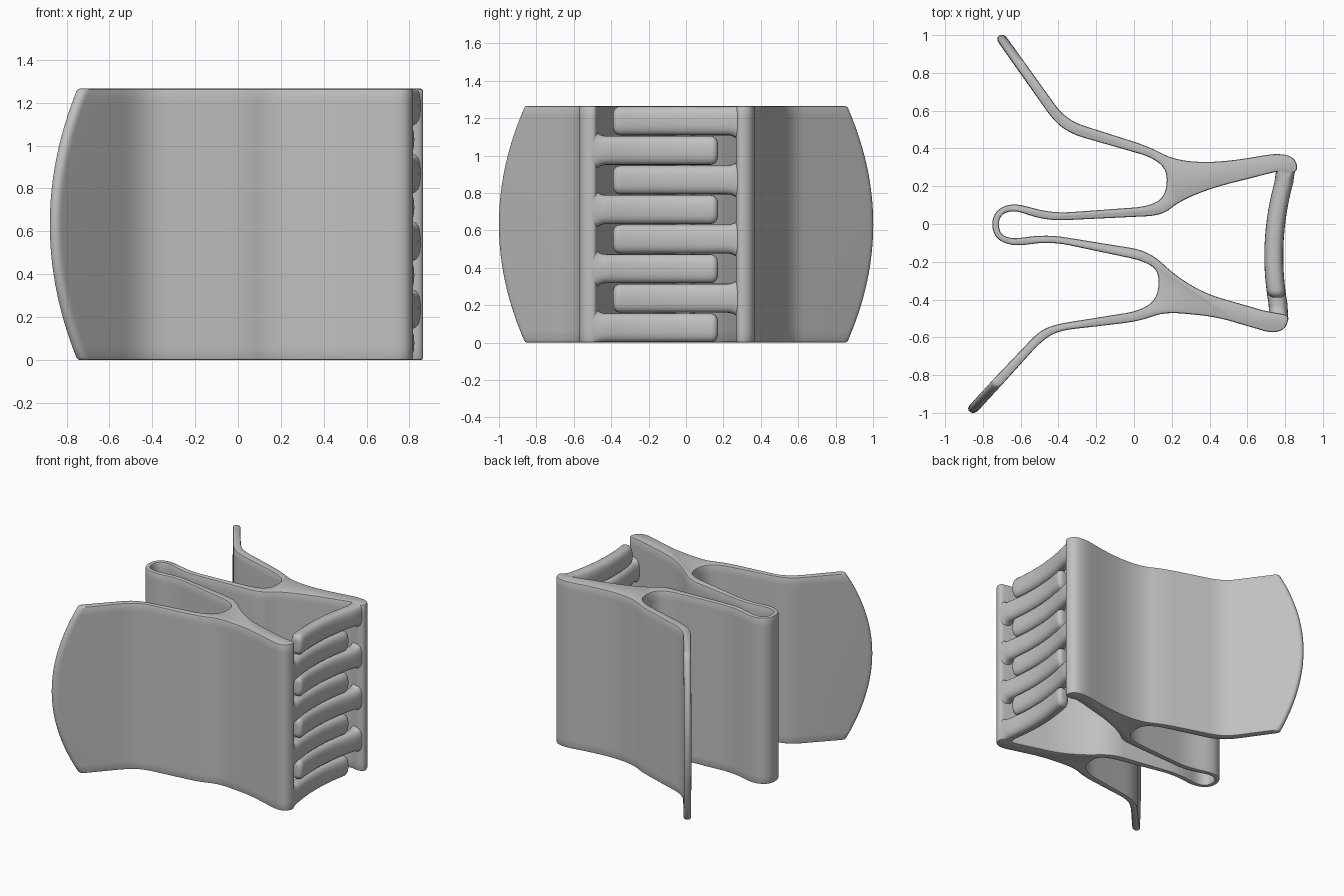
import bpy
import bmesh
import math
from mathutils import Vector

HEIGHT = 1.265
RIM = 0.01
FINGERS = 8
PITCH = HEIGHT / FINGERS

old = bpy.data.objects.get("Cube")
if old:
    bpy.data.objects.remove(old, do_unlink=True)

grey = bpy.data.materials.new("plain grey plastic")
grey.use_nodes = True
colour = (0.53, 0.53, 0.53, 1)
grey.diffuse_color = colour
grey.node_tree.nodes["Principled BSDF"].inputs["Base Color"].default_value = colour


def loft(name, rings):
    """Skin a list of closed rings and cap both ends."""
    bm = bmesh.new()
    loops = [[bm.verts.new(p) for p in ring] for ring in rings]
    count = len(loops[0])
    for low, high in zip(loops, loops[1:]):
        for i in range(count):
            j = (i + 1) % count
            bm.faces.new((low[i], low[j], high[j], high[i]))
    caps = [bm.faces.new(loops[0]), bm.faces.new(loops[-1])]
    bmesh.ops.recalc_face_normals(bm, faces=bm.faces)
    bmesh.ops.triangulate(bm, faces=caps, ngon_method='EAR_CLIP')
    mesh = bpy.data.meshes.new(name)
    bm.to_mesh(mesh)
    bm.free()
    mesh.materials.append(grey)
    obj = bpy.data.objects.new(name, mesh)
    bpy.context.collection.objects.link(obj)
    bpy.ops.object.select_all(action='DESELECT')
    obj.select_set(True)
    bpy.context.view_layer.objects.active = obj
    bpy.ops.object.shade_smooth_by_angle(angle=0.7)


def rounded(points, radius=0.1, steps=6):
    """Replace each corner of a closed outline with a smooth arc."""
    pts = [Vector(p) for p in points]
    result = []
    for i, p in enumerate(pts):
        before = pts[i - 1] - p
        after = pts[(i + 1) % len(pts)] - p
        leg_in = min(radius, before.length / 2)
        leg_out = min(radius, after.length / 2)
        leg_in, leg_out = min(leg_in, leg_out * 1.4), min(leg_out, leg_in * 1.4)
        a = p + before.normalized() * leg_in
        b = p + after.normalized() * leg_out
        for s in range(steps + 1):
            t = s / steps
            q = a * (1 - t) ** 2 + p * 2 * t * (1 - t) + b * t * t
            if not result or (q - result[-1]).length > 0.001:
                result.append(q)
    if (result[0] - result[-1]).length < 0.001:
        result.pop()
    return result


# Clip outline, clockwise as seen from above
upper_outside = [
    (-.735, .985), (-.69, 1.01), (-.36, .55), (.08, .41), (.2, .345), (.35, .325),
    (.52, .335), (.76, .375), (.85, .355), (.872, .28), (.81, .262), (.765, .28)]
spring_inside = [
    (.41, .19), (.24, .12), (.15, .045), (-.46, .016), (-.64, .075),
    (-.715, .045), (-.715, -.05), (-.65, -.08), (-.46, -.055), (.08, -.142),
    (.22, -.275), (.38, -.37)]
lower_outside = [
    (.7, -.462), (.765, -.472), (.825, -.485), (.8, -.56), (.73, -.578),
    (.43, -.49), (.16, -.465), (.03, -.515), (-.4, -.565), (-.49, -.62),
    (-.845, -1.01), (-.89, -.98)]
lower_pocket = [
    (-.5, -.565), (-.41, -.53), (.03, -.46), (.125, -.395), (.135, -.25),
    (.05, -.195), (-.44, -.092)]
spring_outside = [
    (-.65, -.12), (-.75, -.065), (-.75, .06), (-.65, .115), (-.43, .056)]
upper_pocket = [
    (.07, .092), (.165, .14), (.18, .28), (.1, .352), (-.33, .475), (-.42, .54)]
outline = rounded(upper_outside + spring_inside + lower_outside
                  + lower_pocket + spring_outside + upper_pocket)


def inset(points, amount):
    """Shift an outline inwards."""
    shifted = []
    for i, p in enumerate(points):
        along = ((points[(i + 1) % len(points)] - p).normalized()
                 + (p - points[i - 1]).normalized()).normalized()
        shifted.append(p + Vector((along.y, -along.x)) * amount)
    return shifted


def clip_layer(z, amount):
    """One horizontal section; the handle ends pull back towards the rims."""
    pull = 0.14 * (2 * z / HEIGHT - 1) ** 2
    ring = []
    for p, q in zip(outline, inset(outline, amount)):
        x, y = q
        if p.y > 0.9:
            x, y = x + 0.72 * pull, y - pull
        elif p.y < -0.9:
            x, y = x + 0.92 * pull, y + pull
        ring.append((x, y, z))
    return ring


# Body with softly rounded rims
levels = [(0, RIM), (RIM * .3, RIM * .3), (RIM, 0)]
layers = list(levels)
for k in range(1, 24):
    layers.append((RIM + (HEIGHT - 2 * RIM) * k / 24, 0))
layers += [(HEIGHT - z, a) for z, a in reversed(levels)]
loft("clip_body", [clip_layer(z, a) for z, a in layers])


def signed_power(value, power):
    return math.copysign(abs(value) ** power, value)


# Rounded-square finger section
section = []
for k in range(24):
    turn = math.tau * k / 24
    section.append((signed_power(math.cos(turn), .75),
                    signed_power(math.sin(turn), .75)))


def finger(name, root, tip, middle):
    """Curved bar with a flared root and a rounded tip."""
    way = 1 if tip > root else -1
    length = abs(tip - root)
    flare, nose = PITCH * .5, 0.04
    stops = [flare * s / 8 for s in range(9)]
    stops += [flare + (length - nose - flare) * s / 12 for s in range(1, 13)]
    stops += [length - nose + nose * math.sin(s * math.pi / 12) for s in range(1, 7)]
    rings = []
    for d in stops:
        y = root + way * d
        gap = max(flare - d, 0)
        x = 0.74 + 0.35 * (y + 0.17) ** 2 - gap * .15
        half = PITCH * .49 + flare - math.sqrt(flare ** 2 - gap ** 2)
        u = max(d - length + nose, 0) / nose
        shrink = nose * (1 - math.sqrt(max(1 - u * u, 0)))
        low, high = .002, HEIGHT - .002
        rings.append([(x + cx * (.05 - shrink * .9), y,
                       min(max(middle + cz * (half - shrink), low), high))
                      for cx, cz in section])
    loft(name, rings)


# Interlocking fingers, alternately rooted on the two jaws
for n in range(FINGERS):
    centre = PITCH * (n + .5)
    if n % 2:
        finger("back_finger_%d" % n, .3, -.39, centre)
    else:
        finger("front_finger_%d" % n, -.505, .17, centre)
